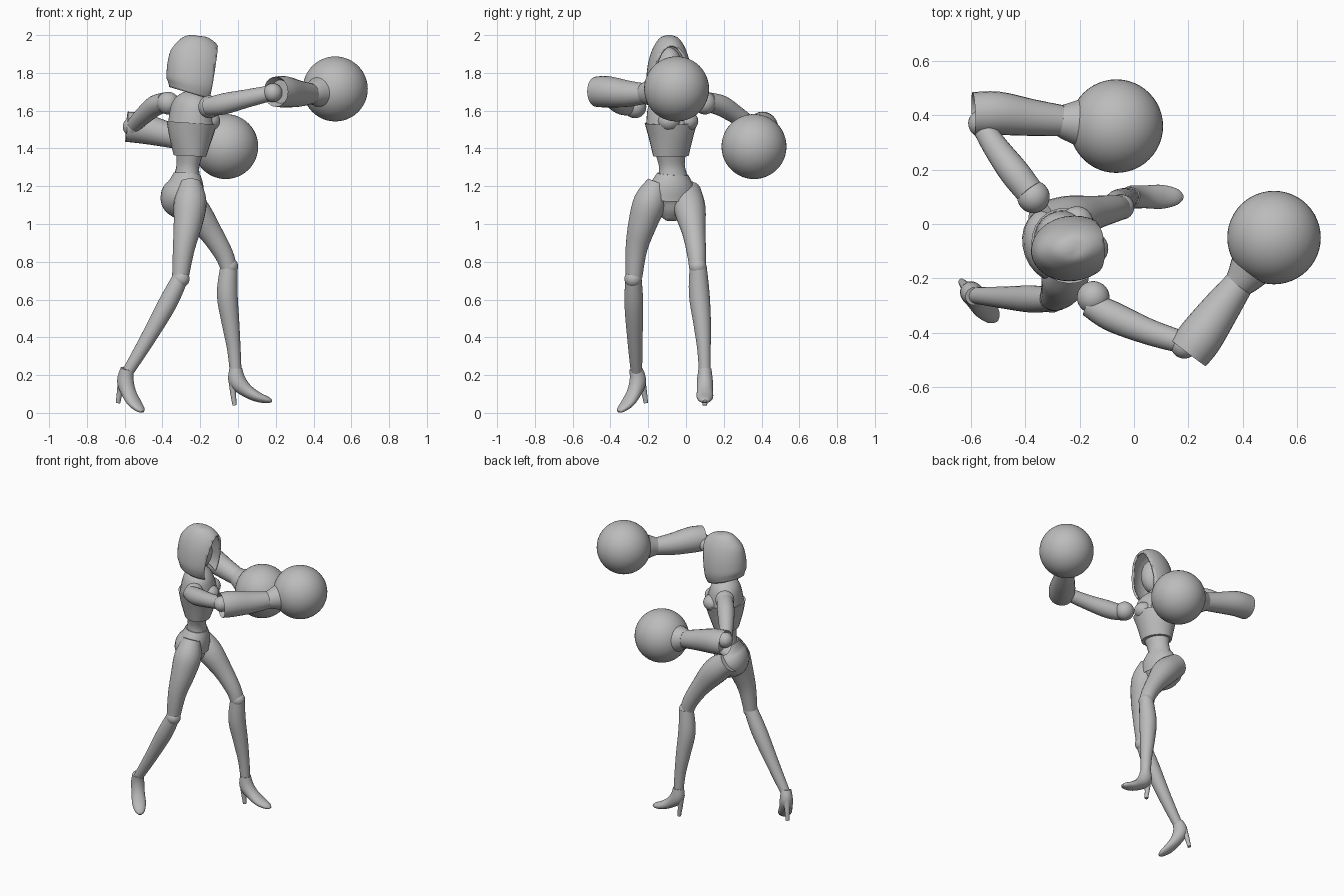
import bpy, bmesh, math
from mathutils import Vector

if "Cube" in bpy.data.objects:
    bpy.data.objects.remove(bpy.data.objects["Cube"], do_unlink=True)

GREY = (0.5, 0.5, 0.5, 1.0)
grey = bpy.data.materials.new("plain grey")
grey.use_nodes = True
grey.diffuse_color = GREY
grey.node_tree.nodes["Principled BSDF"].inputs["Base Color"].default_value = GREY

UP = Vector((0, 0, 1))


def azimuth(deg):
    return Vector((math.cos(math.radians(deg)), math.sin(math.radians(deg)), 0))


def finish(obj, name, angle=40):
    obj.name = name
    obj.data.materials.clear()
    obj.data.materials.append(grey)
    bpy.ops.object.select_all(action="DESELECT")
    obj.select_set(True)
    bpy.context.view_layer.objects.active = obj
    bpy.ops.object.shade_smooth_by_angle(angle=math.radians(angle))
    return obj


def ball(name, loc, radius, scale=(1, 1, 1), turn=0, segments=32):
    bpy.ops.mesh.primitive_uv_sphere_add(segments=segments, ring_count=segments // 2,
                                         radius=radius, location=loc,
                                         rotation=(0, 0, math.radians(turn)))
    obj = bpy.context.object
    obj.scale = scale
    return finish(obj, name, 60)


def smooth_path(points, steps=4):
    """Spline through stations of position and two radii."""
    out = []
    for i in range(len(points) - 1):
        p0, p1 = points[max(i - 1, 0)], points[i]
        p2, p3 = points[i + 1], points[min(i + 2, len(points) - 1)]
        for s in range(steps):
            t = s / steps
            out.append([0.5 * (2 * b + (c - a) * t + (2 * a - 5 * b + 4 * c - d) * t * t
                               + (3 * b - a - 3 * c + d) * t ** 3)
                        for a, b, c, d in zip(p0, p1, p2, p3)])
    return out + [list(points[-1])]


def loft(name, points, facing=UP, segs=24, caps=(True, True), recess=0, cut=None):
    """Skin elliptical rings; a station is x, y, z, front radius[, side radius]."""
    path = smooth_path([tuple(p) if len(p) == 5 else (*p, p[3]) for p in points])
    bm = bmesh.new()
    rings = []
    for i, p in enumerate(path):
        a, b = path[max(i - 1, 0)], path[min(i + 1, len(path) - 1)]
        tangent = (Vector(b[:3]) - Vector(a[:3])).normalized()
        side = tangent.cross(facing).normalized()
        front = side.cross(tangent)
        ring = []
        for k in range(segs):
            w = math.tau * k / segs
            ring.append(bm.verts.new(Vector(p[:3]) + front * math.cos(w) * max(p[3], 0.003)
                                     + side * math.sin(w) * max(p[4], 0.003)))
        rings.append(ring)
    for r, q in zip(rings, rings[1:]):
        for k in range(segs):
            n = (k + 1) % segs
            bm.faces.new((r[k], r[n], q[n], q[k]))
    start = bm.faces.new(rings[0]) if caps[0] else None
    if caps[1]:
        bm.faces.new(rings[-1])
    bmesh.ops.recalc_face_normals(bm, faces=bm.faces[:])
    if recess:
        bmesh.ops.inset_region(bm, faces=[start], thickness=0.018)
        inward = (Vector(path[1][:3]) - Vector(path[0][:3])).normalized()
        bmesh.ops.translate(bm, verts=start.verts[:], vec=inward * recess)
    if cut:
        bmesh.ops.bisect_plane(bm, geom=bm.verts[:] + bm.edges[:] + bm.faces[:],
                               plane_co=cut[0], plane_no=cut[1], clear_outer=True)
    mesh = bpy.data.meshes.new(name)
    bm.to_mesh(mesh)
    bm.free()
    obj = bpy.data.objects.new(name, mesh)
    bpy.context.collection.objects.link(obj)
    return finish(obj, name)


# Hood: open at the front and below, with a head inside
hood = loft("hood", [(-.235, -.09, 2.0, .01, .01), (-.235, -.09, 1.985, .07, .048),
                     (-.23, -.09, 1.93, .128, .085), (-.225, -.09, 1.85, .15, .11),
                     (-.23, -.09, 1.75, .15, .12), (-.245, -.09, 1.69, .125, .105)],
            azimuth(8), segs=36, caps=(True, False),
            cut=((-.11, -.09, 1.93), (.98, .1, -.17)))
shell = hood.modifiers.new("thickness", "SOLIDIFY")
shell.thickness, shell.offset = 0.014, -1
ball("head", (-.235, -.09, 1.82), .1, (.85, .72, 1.15), 8)
loft("neck", [(-.25, -.08, 1.64, .045), (-.245, -.085, 1.7, .036), (-.24, -.09, 1.78, .036)],
     azimuth(20))

# Torso: chest, corset, waist and pelvis
chest_front = azimuth(30)
loft("upper_chest", [(-.25, -.08, 1.7, .035, .045), (-.25, -.08, 1.67, .075, .095),
                     (-.25, -.08, 1.62, .1, .128), (-.247, -.08, 1.52, .122, .135)], chest_front)
loft("corset", [(-.245, -.08, 1.535, .13, .142), (-.25, -.08, 1.46, .113, .12),
                (-.255, -.08, 1.36, .082, .098)], chest_front)
across = Vector((-chest_front.y, chest_front.x, 0))
for label, s in (("left", 1), ("right", -1)):
    ball(label + "_bust", Vector((-.247, -.08, 1.545)) + chest_front * .075 + across * s * .055,
         .06, (1, 1, .9), 30)
loft("waist", [(-.257, -.08, 1.38, .07, .085), (-.265, -.075, 1.31, .058, .071),
               (-.27, -.07, 1.25, .066, .08)], azimuth(25))
loft("pelvis", [(-.27, -.07, 1.265, .07, .084), (-.278, -.075, 1.2, .095, .122),
                (-.3, -.08, 1.13, .108, .138), (-.285, -.08, 1.06, .07, .075),
                (-.275, -.08, 1.02, .02, .03)], azimuth(20))

# Arms: each ends in a large round glove
arms = {
    "right": dict(
        shoulder=(-.15, -.27, 1.62),
        upper=[(-.165, -.295, 1.62, .046), (-.08, -.34, 1.635, .056),
               (.05, -.395, 1.665, .048), (.16, -.43, 1.69, .042)],
        elbow=(.185, -.445, 1.695),
        fore=[(.2, -.475, 1.7, .08), (.245, -.415, 1.7, .083), (.32, -.31, 1.69, .07),
              (.39, -.215, 1.69, .054)],
        cuff=[(.385, -.22, 1.69, .056), (.41, -.19, 1.695, .07), (.46, -.12, 1.705, .1)],
        glove=(.515, -.05, 1.715)),
    "left": dict(
        shoulder=(-.37, .1, 1.64),
        upper=[(-.385, .12, 1.645, .052), (-.44, .19, 1.625, .055),
               (-.5, .27, 1.575, .048), (-.55, .345, 1.525, .04)],
        elbow=(-.56, .37, 1.515),
        fore=[(-.59, .405, 1.515, .08), (-.5, .407, 1.505, .08), (-.38, .392, 1.475, .068),
              (-.265, .38, 1.445, .057)],
        cuff=[(-.27, .38, 1.445, .06), (-.24, .376, 1.44, .072), (-.17, .37, 1.425, .1)],
        glove=(-.065, .36, 1.41)),
}
for label, a in arms.items():
    ball(label + "_shoulder", a["shoulder"], .06)
    loft(label + "_upper_arm", a["upper"])
    ball(label + "_elbow", a["elbow"], .05)
    loft(label + "_forearm", a["fore"], recess=.04)
    loft(label + "_cuff", a["cuff"])
    ball(label + "_glove", a["glove"], .172, segments=48)

# Legs: thigh, knee and calf
legs = {
    "right": dict(
        thigh=[(-.25, -.15, 1.22, .055), (-.252, -.19, 1.12, .086), (-.265, -.23, 1.0, .076),
               (-.287, -.262, .87, .058), (-.305, -.275, .72, .044)],
        knee=(-.302, -.28, .71),
        calf=[(-.305, -.278, .715, .043), (-.375, -.276, .575, .05), (-.485, -.27, .38, .04),
              (-.588, -.262, .21, .03)],
        ankle=(-.59, -.262, .22), turn=-48, pitch=20),
    "left": dict(
        thigh=[(-.34, .005, 1.17, .075), (-.24, .02, 1.08, .084), (-.145, .042, .955, .062),
               (-.075, .056, .84, .05), (-.05, .06, .77, .044)],
        knee=(-.045, .062, .775),
        calf=[(-.048, .064, .78, .045), (-.057, .07, .63, .055), (-.04, .085, .48, .047),
              (-.022, .095, .34, .036), (-.012, .1, .21, .031)],
        ankle=(-.012, .1, .22), turn=0, pitch=0),
}
# Shoe stations: forward, up, thickness and half width, measured from the ankle
SHOE = [(0, .015, .034, .034), (.008, -.05, .046, .042), (.055, -.1, .036, .042),
        (.115, -.135, .027, .044), (.17, -.152, .017, .03), (.192, -.158, .006, .01)]
HEEL = [(-.014, -.055, .024, .024), (-.014, -.11, .016, .017), (-.006, -.18, .011, .012)]
for label, g in legs.items():
    loft(label + "_thigh", g["thigh"], azimuth(20))
    ball(label + "_knee", g["knee"], .046)
    loft(label + "_calf", g["calf"], azimuth(20))
    forward, p = azimuth(g["turn"]), math.radians(g["pitch"])
    for part, profile in (("_shoe", SHOE), ("_heel", HEEL)):
        stations = []
        for d, h, thick, wide in profile:
            spot = (Vector(g["ankle"]) + forward * (d * math.cos(p) + h * math.sin(p))
                    + UP * (h * math.cos(p) - d * math.sin(p)))
            stations.append((*spot, thick, wide))
        loft(label + part, stations, (forward + UP).normalized())
